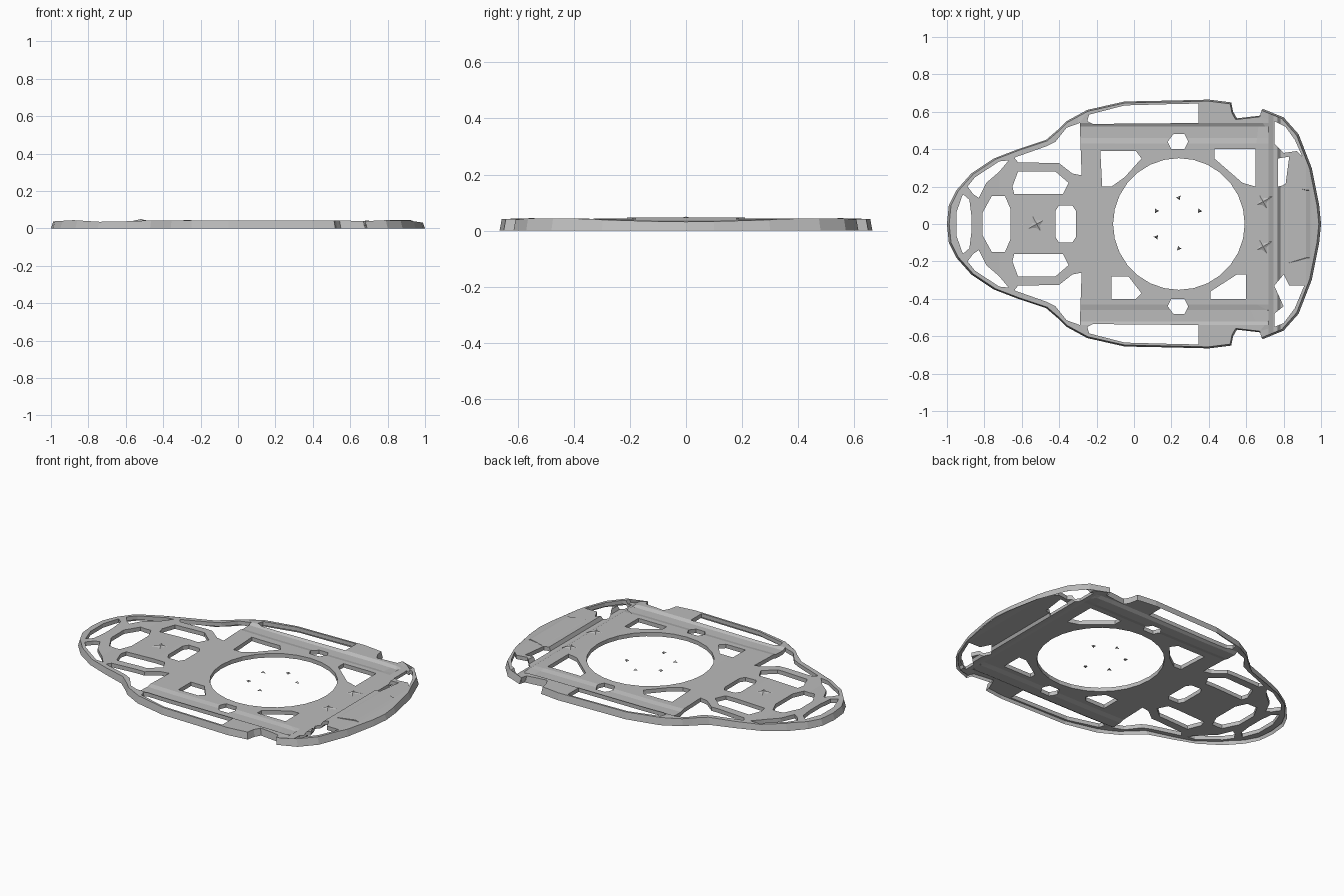
import bpy, bmesh, math
from mathutils import Vector

cube = bpy.data.objects.get("Cube")
if cube:
    bpy.data.objects.remove(cube, do_unlink=True)

grey = bpy.data.materials.new("plain_grey")
grey.use_nodes = True
grey.diffuse_color = (0.5, 0.5, 0.5, 1)
grey.node_tree.nodes["Principled BSDF"].inputs["Base Color"].default_value = (0.5, 0.5, 0.5, 1)


def finish(name, bm):
    """Turn a bmesh into a grey, flat shaded object."""
    bmesh.ops.recalc_face_normals(bm, faces=bm.faces)
    mesh = bpy.data.meshes.new(name)
    bm.to_mesh(mesh)
    bm.free()
    mesh.materials.append(grey)
    obj = bpy.data.objects.new(name, mesh)
    bpy.context.collection.objects.link(obj)
    return obj


def flip(points):
    return [(x, -y) for x, y in points]


def symmetric(half):
    """Close a half outline by mirroring it across the centre line."""
    return half + [(x, -y) for x, y in reversed(half) if abs(y) > 1e-6]


def interpolate(profile, t):
    for (a, za), (b, zb) in zip(profile, profile[1:]):
        if t <= b:
            return za + (zb - za) * max(0, (t - a) / (b - a))
    return profile[-1][1]


# Lengthwise height of the shell, and the sunken channels along both sides
length_profile = [(-1, .037), (-.88, .044), (-.72, .034), (-.45, .043), (-.1, .037),
                  (.6, .037), (.72, .034), (.745, .022), (.77, .022), (.78, .044),
                  (.92, .042), (.95, .036), (1, .03)]
channel_profile = [(.43, 0), (.46, -.007), (.52, -.007), (.54, .004), (.7, .004)]


def height(x, y):
    z = interpolate(length_profile, x)
    if -.3 < x < .72:
        z += interpolate(channel_profile, abs(y))
    return z


# Outer outline, tail tip to bumper
outer = symmetric([
    (-1, 0), (-.99, .1), (-.95, .18), (-.87, .27), (-.75, .35), (-.62, .4),
    (-.47, .45), (-.4, .51), (-.36, .55), (-.25, .61), (-.05, .655), (.2, .66),
    (.4, .665), (.52, .65), (.53, .6), (.55, .565), (.68, .58), (.69, .615),
    (.8, .57), (.88, .48), (.95, .3), (.99, .1), (1, 0)])
plate_edge = [(x * .988, y * .988) for x, y in outer]

# Openings that appear on both sides
paired = [
    # side slot
    [(-.25, .55), (-.24, .585), (-.05, .634), (.2, .641), (.345, .644), (.345, .54), (-.22, .535)],
    # gaps between the rim and the oval ring
    [(-.89, .2), (-.85, .25), (-.72, .335), (-.67, .34), (-.72, .28), (-.79, .22), (-.83, .14), (-.86, .16)],
    [(-.64, .355), (-.47, .415), (-.42, .44), (-.36, .515), (-.29, .54), (-.28, .26),
     (-.33, .27), (-.4, .325), (-.62, .33)],
    # windows inside the oval ring
    [(-.65, .2), (-.62, .28), (-.42, .28), (-.35, .22), (-.38, .16), (-.64, .16)],
    # small hexagon beside the round opening
    [(.18, .44), (.21, .48), (.27, .48), (.29, .44), (.27, .4), (.2, .4)],
]
# Openings that differ from side to side
single = [
    [(-.18, .39), (.01, .39), (.04, .35), (-.05, .25), (-.12, .2), (-.17, .2)],
    [(-.12, -.28), (-.03, -.28), (.04, -.37), (.01, -.4), (-.12, -.4)],
    [(.43, .4), (.65, .4), (.65, .2), (.58, .22), (.43, .35)],
    [(.6, -.27), (.6, -.4), (.41, -.4), (.41, -.36), (.55, -.27)],
    [(.75, .55), (.81, .52), (.86, .45), (.9, .36), (.87, .39), (.8, .38), (.75, .43)],
    [(.77, .35), (.83, .36), (.81, .21), (.77, .2)],
    [(.8, -.27), (.83, -.33), (.91, -.33), (.86, -.45), (.8, -.53), (.75, -.55),
     (.75, -.48), (.8, -.44), (.75, -.33)],
]
# Openings on the centre line
central = [
    symmetric([(-.95, .06), (-.915, .16), (-.88, .13), (-.87, .05)]),
    symmetric([(-.81, .06), (-.76, .15), (-.69, .15), (-.66, .08)]),
    symmetric([(-.42, .07), (-.4, .1), (-.33, .1), (-.31, .07)]),
    [(.24 + .352 * math.cos(a * math.tau / 28), .352 * math.sin(a * math.tau / 28)) for a in range(28)],
]

# Shell plate: fill the outlines, crease it, shape it and thicken it
bm = bmesh.new()
for loop in [plate_edge] + paired + [flip(p) for p in paired] + single + central:
    verts = [bm.verts.new((x, y, 0)) for x, y in loop]
    for a, b in zip(verts, verts[1:] + verts[:1]):
        bm.edges.new((a, b))
bmesh.ops.triangle_fill(bm, use_beauty=True, use_dissolve=False,
                        edges=bm.edges[:], normal=(0, 0, 1))


def crease(co, normal):
    geom = bm.verts[:] + bm.edges[:] + bm.faces[:]
    bmesh.ops.bisect_plane(bm, geom=geom, dist=1e-5, plane_co=co, plane_no=normal)


for x, _ in length_profile[1:-1] + [(-.3, 0)]:
    crease((x, 0, 0), (1, 0, 0))
for y, _ in channel_profile[:-1]:
    crease((0, y, 0), (0, 1, 0))
    crease((0, -y, 0), (0, 1, 0))
for v in bm.verts:
    v.co.z = height(v.co.x, v.co.y)
result = bmesh.ops.extrude_face_region(bm, geom=bm.faces[:], use_keep_orig=True)
for v in result["geom"]:
    if isinstance(v, bmesh.types.BMVert):
        v.co.z = max(.004, v.co.z - .024)
finish("shell_plate", bm)

# Flared outer wall reaching the ground
bm = bmesh.new()
low = [bm.verts.new((x, y, 0)) for x, y in outer]
high = [bm.verts.new((x, y, height(x, y))) for x, y in plate_edge]
for i in range(len(low)):
    j = (i + 1) % len(low)
    bm.faces.new((low[i], low[j], high[j], high[i]))
finish("outer_wall", bm)


def spike(name, x, y, z, radius, rise, points, turn=0):
    """Low star shaped peak with a closed base."""
    bm = bmesh.new()
    ring = []
    for i in range(points * 2):
        a = turn + math.pi * i / points
        r = radius if i % 2 == 0 else radius * .45
        ring.append(bm.verts.new((x + r * math.cos(a), y + r * math.sin(a), z)))
    tip = bm.verts.new((x, y, z + rise))
    for a, b in zip(ring, ring[1:] + ring[:1]):
        bm.faces.new((a, b, tip))
    bm.faces.new(ring[::-1])
    finish(name, bm)


# Star peaks on the deck
for name, x, y, size in (("left_star", .69, .12, .055), ("right_star", .69, -.12, .055),
                         ("tail_star", -.52, 0, .06)):
    spike(name, x, y, height(x, y) - .003, size, .012, 4, .5)

# Tiny loose studs inside the round opening
for i, (x, y) in enumerate([(.12, .07), (.24, .14), (.35, .07), (.12, -.07), (.24, -.13)]):
    spike("stud_%d" % i, x, y, .025, .015, .01, 3, i)

# Raised bumper panel behind the groove
bm = bmesh.new()
bmesh.ops.create_cube(bm, size=1)
for v in bm.verts:
    top = v.co.z > 0
    v.co = Vector((.87 + v.co.x * (.1 if top else .14),
                   v.co.y * (.42 if v.co.x < 0 else .36), .046 if top else .038))
finish("bumper_panel", bm)
